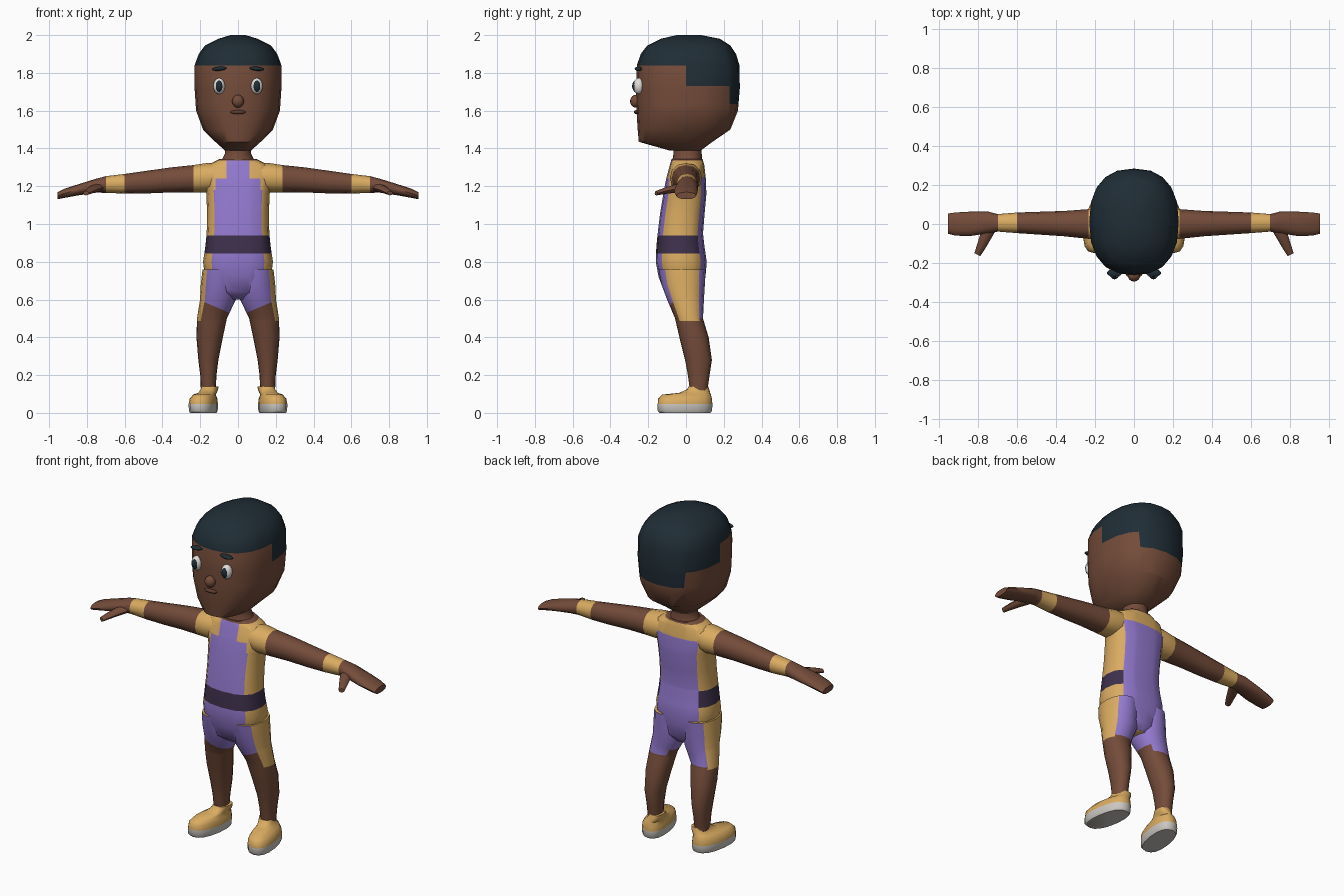
import bpy, bmesh, math
from mathutils import Vector

if "Cube" in bpy.data.objects:
    bpy.data.objects.remove(bpy.data.objects["Cube"])

PALETTE = {
    "skin": (0.175, 0.072, 0.042), "purple": (0.29, 0.19, 0.62), "tan": (0.70, 0.41, 0.12),
    "belt_dark": (0.048, 0.030, 0.072), "hair_dark": (0.014, 0.026, 0.036),
    "sole_grey": (0.60, 0.57, 0.53), "eye_white": (0.75, 0.72, 0.70), "lip": (0.115, 0.045, 0.028),
}
SKIN, PURPLE, TAN, BELT, HAIR, SOLE, WHITE, LIP = range(8)
MATS = []
for name, col in PALETTE.items():
    m = bpy.data.materials.new(name)
    m.diffuse_color = (*col, 1)
    m.use_nodes = True
    m.node_tree.nodes["Principled BSDF"].inputs["Base Color"].default_value = m.diffuse_color
    MATS.append(m)


def finish(name, bm, mirror=False, angle=50):
    bmesh.ops.recalc_face_normals(bm, faces=bm.faces)
    me = bpy.data.meshes.new(name)
    bm.to_mesh(me)
    bm.free()
    for m in MATS:
        me.materials.append(m)
    ob = bpy.data.objects.new(name, me)
    bpy.context.collection.objects.link(ob)
    bpy.ops.object.select_all(action='DESELECT')
    ob.select_set(True)
    bpy.context.view_layer.objects.active = ob
    bpy.ops.object.shade_smooth_by_angle(angle=math.radians(angle))
    if mirror:
        ob.modifiers.new("Mirror", 'MIRROR').use_clip = False
    return ob


def ring(c, a, b, n, p):
    """Superellipse loop around c spanned by half-axes a and b."""
    pts = []
    for i in range(n):
        t = 2 * math.pi * i / n
        u, v = math.cos(t), math.sin(t)
        u = math.copysign(abs(u) ** (2 / p), u)
        v = math.copysign(abs(v) ** (2 / p), v)
        pts.append(Vector(c) + Vector(a) * u + Vector(b) * v)
    return pts


def loft(name, rings, rule, cuts=(), mirror=False, angle=50):
    """Skin the rings, cut along planes, colour faces by rule(centre, segment)."""
    bm = bmesh.new()
    loops = [[bm.verts.new(p) for p in r] for r in rings]
    n = len(loops[0])
    for lo, hi in zip(loops, loops[1:]):
        for i in range(n):
            j = (i + 1) % n
            bm.faces.new((lo[i], lo[j], hi[j], hi[i])).material_index = i
    bm.faces.new(loops[0])
    bm.faces.new(loops[-1])
    for co, no in cuts:
        bmesh.ops.bisect_plane(bm, geom=bm.verts[:] + bm.edges[:] + bm.faces[:],
                               dist=1e-5, plane_co=co, plane_no=no)
    for f in bm.faces:
        f.material_index = rule(f.calc_center_median(), f.material_index)
    return finish(name, bm, mirror, angle)


def zring(z, cx, hw, yf, yb, n=16, p=2.3):
    return ring((cx, (yf + yb) / 2, z), (hw, 0, 0), (0, (yb - yf) / 2, 0), n, p)


def zcut(z):
    return ((0, 0, z), (0, 0, 1))


def ball(name, c, r, mat, mirror=False, tilt=0.0):
    bm = bmesh.new()
    bmesh.ops.create_uvsphere(bm, u_segments=14, v_segments=9, radius=1)
    for v in bm.verts:
        x, y, z = v.co.x * r[0], v.co.y * r[1], v.co.z * r[2]
        v.co = (c[0] + x, c[1] + y, c[2] + z + tilt * x)
    for f in bm.faces:
        f.material_index = mat
    finish(name, bm, mirror)


# Head with a stepped hairline
def head_rule(c, seg):
    line = 1.84 if c.y < 0 else 1.73 if c.y < 0.23 else 1.635
    return HAIR if c.z > line else SKIN

head = [(1.39, .07, -.09, .08), (1.435, .12, -.25, .14), (1.50, .185, -.256, .235),
        (1.60, .222, -.262, .275), (1.72, .23, -.264, .285), (1.84, .23, -.26, .283),
        (1.90, .208, -.24, .265), (1.945, .175, -.205, .235), (1.98, .105, -.135, .18),
        (2.0, .04, -.05, .08)]
loft("head", [zring(z, 0, w, f, b, 20, 2.4) for z, w, f, b in head], head_rule,
     [zcut(1.84), zcut(1.73), zcut(1.635), ((0, 0, 0), (0, 1, 0)), ((0, .23, 0), (0, 1, 0))])

# Face details
ball("eye", (.10, -.25, 1.73), (.032, .030, .043), WHITE, True)
ball("pupil", (.10, -.264, 1.73), (.021, .021, .032), HAIR, True)
ball("eyebrow", (.10, -.252, 1.822), (.040, .020, .011), HAIR, True, -.08)
ball("nose", (0, -.266, 1.65), (.032, .030, .034), SKIN)
ball("mouth", (0, -.262, 1.592), (.042, .014, .011), LIP)

# Neck
loft("neck", [zring(z, 0, w, f, b, 12, 2) for z, w, f, b in
              [(1.30, .11, -.075, .09), (1.35, .08, -.07, .085), (1.375, .068, -.066, .083),
               (1.45, .068, -.066, .083)]], lambda c, s: SKIN)


# Torso: purple centre, tan side panels and yoke, belt on front and sides
def torso_rule(c, seg):
    side = seg in (0, 1, 6, 7, 8, 9, 14, 15)
    back = seg in (2, 3, 4, 5)
    if c.z > 1.335:
        return SKIN
    if .845 < c.z < .94 and not back:
        return BELT
    if back:
        return TAN if c.z > 1.25 else PURPLE
    if side or (c.z > 1.24 and abs(c.x) > .06) or (c.z > 1.18 and abs(c.x) > .12):
        return TAN
    return PURPLE

torso = [(.60, .05, -.06, .06), (.64, .12, -.115, .09), (.72, .175, -.145, .103),
         (.80, .185, -.16, .11), (.88, .173, -.157, .098), (.95, .166, -.15, .09),
         (1.05, .163, -.138, .098), (1.16, .168, -.12, .108), (1.24, .185, -.105, .105),
         (1.31, .165, -.086, .097), (1.345, .095, -.076, .088)]
loft("torso", [zring(z, 0, w, f, b, 16, 2.5) for z, w, f, b in torso], torso_rule,
     [zcut(z) for z in (.845, .94, 1.18, 1.24, 1.25, 1.335)] +
     [((x, 0, 0), (1, 0, 0)) for x in (-.12, -.06, .06, .12)])


# Legs with slanted shorts hem and longer side panel
def leg_rule(c, seg):
    if seg in (0, 1, 14, 15):
        return TAN if c.z > .487 else SKIN
    if seg in (2, 3, 4, 5):
        return PURPLE if c.z > .50 else SKIN
    return PURPLE if c.z - .43 * c.x > .51 else SKIN

leg = [(.76, .10, .088, -.145, .104), (.68, .10, .097, -.13, .10), (.60, .106, .095, -.10, .095),
       (.50, .138, .079, -.058, .09), (.40, .150, .070, -.035, .12), (.28, .157, .053, -.005, .137),
       (.20, .157, .043, .010, .125), (.11, .157, .039, .022, .112)]
loft("leg", [zring(*r, 16, 2.15) for r in leg], leg_rule,
     [zcut(.487), zcut(.50), ((0, 0, .51), (-.43, 0, 1))], True)


# Arms with tan sleeve and wristband, running into a mitten hand
def arm_rule(c, seg):
    return TAN if c.x < .235 or .60 < c.x < .70 else SKIN

arm = [(.11, 1.25, .074, 0, .080), (.17, 1.245, .077, 0, .085), (.235, 1.240, .072, 0, .076),
       (.36, 1.233, .066, .002, .065), (.48, 1.222, .060, .004, .059), (.60, 1.213, .052, .006, .053),
       (.70, 1.209, .044, .006, .045), (.75, 1.203, .037, .008, .056), (.85, 1.180, .029, 0, .063),
       (.92, 1.162, .024, 0, .059), (.955, 1.150, .019, .002, .052)]
loft("arm", [ring((x, yc, zc), (0, hy, 0), (0, 0, hz), 12, 2.2) for x, zc, hz, yc, hy in arm],
     arm_rule, mirror=True)

# Thumbs
thumb = [(.735, -.01, 1.195, .030), (.765, -.07, 1.185, .026), (.785, -.115, 1.175, .021),
         (.805, -.158, 1.163, .015)]
loft("thumb", [ring((x, y, z), (r, r * .5, 0), (0, 0, r * .8), 8, 2) for x, y, z, r in thumb],
     lambda c, s: SKIN, mirror=True)

# Shoes: grey sole, tan upper with ankle collar, toes turned slightly out
shoe = [(0, .183, .066, -.140, .130), (.012, .183, .072, -.15, .138), (.046, .183, .073, -.15, .14),
        (.075, .182, .069, -.147, .137), (.097, .178, .055, -.125, .132),
        (.106, .168, .047, -.035, .128), (.125, .160, .045, .005, .123), (.14, .157, .044, .015, .118)]
rings = [zring(*r, 16, 2.4) for r in shoe]
for r in rings:
    for p in r:
        p.x -= p.y * .14
loft("shoe", rings, lambda c, s: SOLE if c.z < .046 else TAN, mirror=True)
